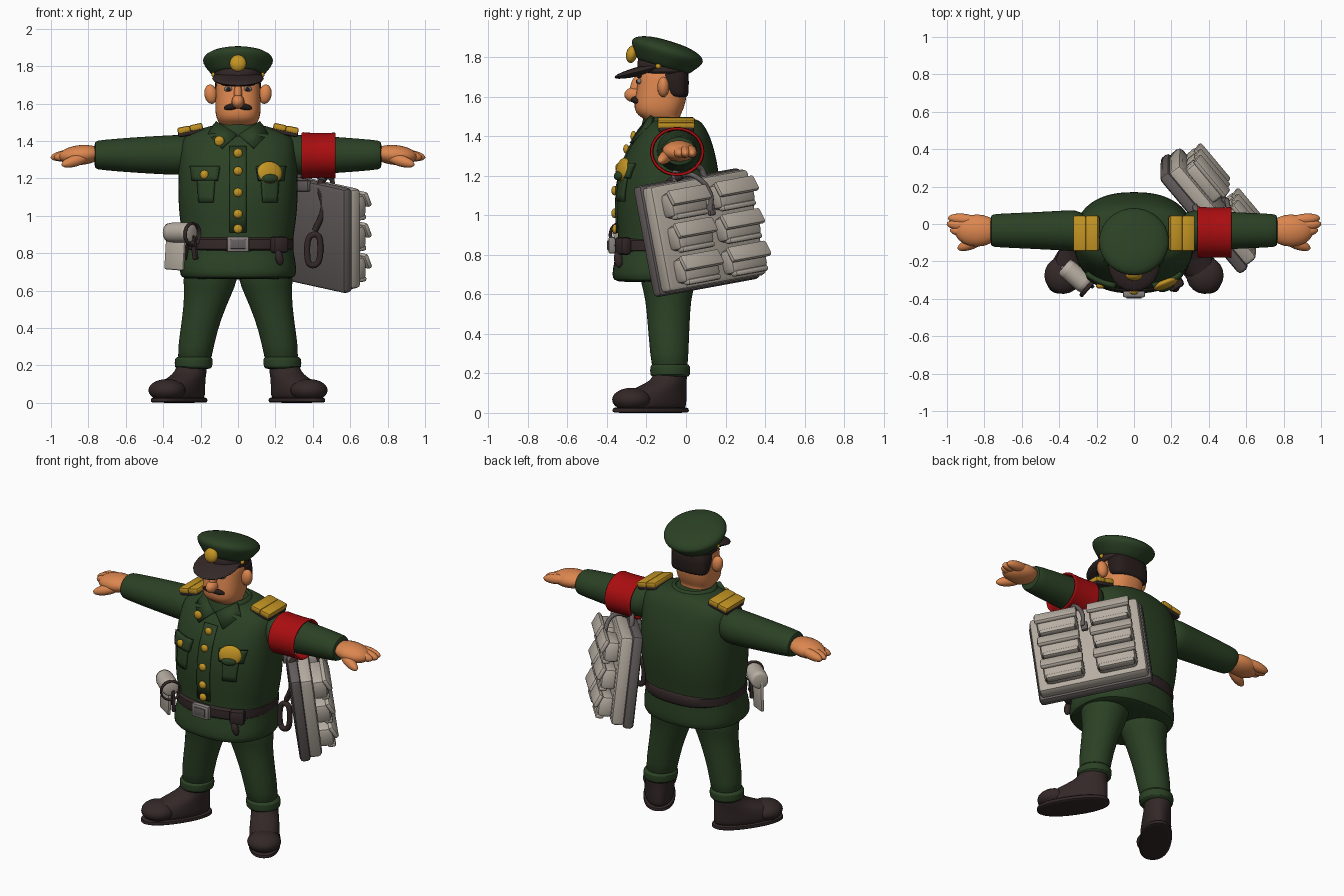
import bpy, bmesh
from math import sin, cos, pi, radians
from mathutils import Matrix, Vector, Euler

cube = bpy.data.objects.get("Cube")
if cube:
    bpy.data.objects.remove(cube)


def material(name, *rgb):
    m = bpy.data.materials.new(name)
    m.use_nodes = True
    m.diffuse_color = (*rgb, 1)
    m.node_tree.nodes["Principled BSDF"].inputs["Base Color"].default_value = (*rgb, 1)
    return m


GREEN = material("uniform green", .024, .053, .018)
SKIN = material("skin", .72, .24, .078)
DARK = material("dark brown leather", .034, .021, .021)
HAIR = material("hair black", .02, .012, .011)
GOLD = material("gold", .55, .3, .017)
RED = material("armband red", .4, .004, .005)
CANVAS = material("pale canvas", .47, .42, .36)
GREY = material("case grey", .13, .11, .11)
STEEL = material("buckle steel", .24, .22, .21)


def finish(name, bm, mat, M=None, mirror=False, sub=0, thick=0, angle=50):
    """Bake the placement into the mesh and add modifiers."""
    if M is not None:
        bm.transform(M)
    bmesh.ops.recalc_face_normals(bm, faces=bm.faces)
    me = bpy.data.meshes.new(name)
    bm.to_mesh(me)
    bm.free()
    me.materials.append(mat)
    me.shade_smooth()
    me.set_sharp_from_angle(angle=radians(angle))
    ob = bpy.data.objects.new(name, me)
    bpy.context.collection.objects.link(ob)
    if thick:
        s = ob.modifiers.new("Thickness", "SOLIDIFY")
        s.thickness, s.offset = thick, 0
    if sub:
        ob.modifiers.new("Smooth", "SUBSURF").levels = sub
        ob.modifiers["Smooth"].render_levels = sub
    if mirror:
        ob.modifiers.new("Mirror", "MIRROR")
    return ob


def place(loc, rot=(0, 0, 0)):
    return Matrix.Translation(loc) @ Euler([radians(a) for a in rot]).to_matrix().to_4x4()


def loft(name, rings, mat, axis="Z", n=2.0, seg=28, caps=True, sub=1, **kw):
    """Rings are (position along axis, centre u, centre v, radius u, radius v)."""
    bm = bmesh.new()
    loops = []
    for t, cu, cv, ru, rv in rings:
        loop = []
        for i in range(seg):
            c, s = cos(2 * pi * i / seg), sin(2 * pi * i / seg)
            u = cu + ru * (1 if c > 0 else -1) * abs(c) ** (2 / n)
            v = cv + rv * (1 if s > 0 else -1) * abs(s) ** (2 / n)
            loop.append(bm.verts.new((u, v, t) if axis == "Z" else (t, u, v)))
        loops.append(loop)
    for a, b in zip(loops, loops[1:]):
        for i in range(seg):
            j = (i + 1) % seg
            bm.faces.new((a[i], a[j], b[j], b[i]))
    if caps:
        bm.faces.new(loops[0])
        bm.faces.new(loops[-1])
    return finish(name, bm, mat, sub=sub, **kw)


def box(name, size, mat, M, bevel=.01, **kw):
    bm = bmesh.new()
    bmesh.ops.create_cube(bm, size=1, matrix=Matrix.Diagonal((*size, 1)))
    bmesh.ops.bevel(bm, geom=bm.edges[:], offset=bevel, segments=2, affect="EDGES", profile=.5)
    return finish(name, bm, mat, M, angle=35, **kw)


def blob(name, radii, mat, M, **kw):
    bm = bmesh.new()
    bmesh.ops.create_uvsphere(bm, u_segments=20, v_segments=12, radius=1,
                              matrix=Matrix.Diagonal((*radii, 1)))
    return finish(name, bm, mat, M, **kw)


def finger(name, a, b, r, mat, **kw):
    a, b = Vector(a), Vector(b)
    q = (b - a).to_track_quat("Z", "Y").to_matrix().to_4x4()
    blob(name, (r, r, (b - a).length / 2 + r), mat, Matrix.Translation((a + b) / 2) @ q, **kw)


def tube(name, pts, r, mat, closed=False):
    cu = bpy.data.curves.new(name, "CURVE")
    cu.dimensions, cu.bevel_depth, cu.bevel_resolution = "3D", r, 3
    cu.use_fill_caps = True
    sp = cu.splines.new("BEZIER")
    sp.bezier_points.add(len(pts) - 1)
    for p, co in zip(sp.bezier_points, pts):
        p.co, p.handle_left_type, p.handle_right_type = co, "AUTO", "AUTO"
    sp.use_cyclic_u = closed
    cu.materials.append(mat)
    bpy.context.collection.objects.link(bpy.data.objects.new(name, cu))


def front_back(rows):
    return [(z, 0, (f + b) / 2, w, (b - f) / 2) for z, w, f, b in rows]


# Jacket body, rows of height, half width, front and back
JACKET = front_back([(.66, .27, -.32, .11), (.67, .305, -.37, .145), (.70, .314, -.375, .15),
                     (.77, .307, -.365, .15), (.85, .288, -.34, .14), (.95, .31, -.35, .16),
                     (1.1, .322, -.355, .175), (1.22, .32, -.34, .168), (1.33, .315, -.295, .145),
                     (1.41, .305, -.245, .118), (1.45, .25, -.215, .095), (1.48, .15, -.19, .07),
                     (1.49, .1, -.17, .04)])
loft("jacket", JACKET, GREEN, n=2.4, seg=36)


def chest(x, z):
    """Front surface of the jacket."""
    for a, b in zip(JACKET, JACKET[1:]):
        if a[0] <= z <= b[0]:
            k = (z - a[0]) / (b[0] - a[0])
            _, _, c, w, h = [p + (q - p) * k for p, q in zip(a, b)]
            return c - h * max(0, 1 - abs(x / w) ** 2.4) ** (1 / 2.4)


def patch(name, x, z, w, h, mat, taper=1.0, off=.004, thick=.016, **kw):
    """Cloth piece that follows the chest; taper narrows the bottom."""
    bm = bmesh.new()
    bmesh.ops.create_grid(bm, x_segments=6, y_segments=4, size=.5)
    for v in bm.verts:
        k = taper + (1 - taper) * (v.co.y + .5)
        px, pz = x + v.co.x * w * k, z + v.co.y * h
        v.co = (px, chest(px, pz) - off, pz)
    finish(name, bm, mat, thick=thick, **kw)


patch("front_placket", .0, 1.14, .09, .46, GREEN, off=.002, thick=.01)
patch("pocket_flaps", .175, 1.225, .155, .075, GREEN, taper=.85, off=.008, thick=.024, mirror=True)
patch("pocket_bags", .17, 1.135, .095, .13, GREEN, taper=.8, mirror=True)
for z in (1.335, 1.24, 1.125, 1.01, .93):
    blob("jacket_button", (.024, .016, .024), GOLD, place((0, chest(0, z) - .01, z)))
for x, z, r in ((-.1, 1.4, .027), (-.18, 1.22, .024)):
    blob("gold_pin", (r, .015, r), GOLD, place((x, chest(x, z) - .02, z)))
blob("chest_badge", (.07, .022, .06), GOLD, place((.17, chest(.17, 1.235) - .012, 1.232), (-12, 0, 22)))
blob("badge_centre", (.045, .018, .024), GREEN, place((.173, chest(.175, 1.205) - .026, 1.2), (-12, 0, 22)))

# Collar and epaulettes
loft("collar_band", [(1.41, 0, -.08, .16, .15), (1.46, 0, -.085, .135, .125),
                     (1.5, 0, -.09, .115, .115)], GREEN, caps=False, thick=.025)
bm = bmesh.new()
bm.faces.new([bm.verts.new(p) for p in ((.005, -.232, 1.43), (.115, -.17, 1.5),
                                        (.16, -.19, 1.43), (.085, -.275, 1.36))])
finish("collar_flaps", bm, GREEN, thick=.025, mirror=True)
pad = place((.252, -.05, 1.447), (0, 12, 0))
box("epaulette_bases", (.14, .18, .03), DARK, pad, mirror=True)
for k in (-1, 1):
    box("epaulette_braids", (.07, .19, .034), GOLD, pad @ place((k * .0335, 0, .02)), bevel=.01, mirror=True)

# Arms and hands
loft("sleeves", [(.24, -.05, 1.33, .1, .1), (.32, -.035, 1.325, .112, .108), (.36, -.035, 1.325, .108, .106),
                 (.55, -.035, 1.325, .098, .096), (.74, -.035, 1.325, .09, .08),
                 (.765, -.035, 1.325, .085, .074), (.767, -.035, 1.325, .06, .05)], GREEN, axis="X", mirror=True)
blob("palms", (.12, .086, .053), SKIN, place((.84, -.035, 1.325), (0, 5, 0)), mirror=True)
for y0, y1, tip in ((.02, .03, .965), (-.01, -.002, .972), (-.045, -.035, .955)):
    finger("fingers", (.86, y0, 1.33), (tip, y1, 1.315), .03, SKIN, mirror=True)
finger("thumbs", (.82, -.085, 1.31), (.915, -.122, 1.28), .031, SKIN, mirror=True)
loft("armband", [(x, -.045, 1.322, r + .013, r) for x, r in
                 ((.34, .122), (.35, .117), (.43, .114), (.51, .115), (.522, .12))],
     RED, axis="X", caps=False, thick=.014)

# Legs, cuffs and boots
loft("trouser_legs", [(.19, .235, -.08, .09, .09), (.3, .227, -.085, .095, .097), (.45, .195, -.088, .104, .107),
                      (.58, .16, -.09, .126, .115), (.66, .148, -.09, .148, .14), (.74, .14, -.09, .14, .15)],
     GREEN, mirror=True)
loft("trouser_cuffs", [(.18, .238, -.08, .085, .085), (.185, .238, -.08, .102, .102), (.24, .236, -.08, .104, .104),
                       (.25, .235, -.08, .085, .088)], GREEN, mirror=True)
foot = place((.245, -.075, 0), (0, 0, 34))
loft("boots", [(.01, 0, -.12, .08, .2), (.04, 0, -.122, .09, .208), (.08, 0, -.115, .09, .2),
               (.115, 0, -.08, .086, .165), (.15, 0, -.03, .082, .11), (.18, 0, -.005, .08, .088),
               (.24, 0, 0, .08, .082)], DARK, M=foot, mirror=True)
blob("boot_toes", (.1, .1, .06), DARK, foot @ place((0, -.24, .067)), mirror=True)
loft("boot_soles", [(0, 0, -.125, .088, .21), (.002, 0, -.125, .095, .222), (.026, 0, -.125, .095, .222),
                    (.03, 0, -.125, .085, .2)], DARK, n=2.3, M=foot, mirror=True)

# Head and face
loft("head", front_back([(1.42, .085, -.17, -.01), (1.49, .095, -.21, -.03), (1.505, .108, -.245, -.03),
                         (1.54, .122, -.265, -.01), (1.6, .122, -.258, .005), (1.68, .118, -.242, .008),
                         (1.78, .115, -.235, .008)]), SKIN, n=2.5)
loft("hair", front_back([(1.595, .115, -.08, .006), (1.61, .123, -.105, .013), (1.67, .126, -.135, .015),
                         (1.76, .126, -.16, .015)]), HAIR, n=2.8)
blob("ears", (.035, .03, .052), SKIN, place((.145, -.115, 1.65), (0, 8, 0)), mirror=True)
blob("nose", (.034, .05, .038), SKIN, place((0, -.262, 1.61)))
blob("nose_bridge", (.022, .032, .065), SKIN, place((0, -.25, 1.65), (-14, 0, 0)))
finger("moustache", (0, -.268, 1.59), (.06, -.25, 1.578), .017, HAIR, mirror=True)
blob("eyes", (.024, .014, .014), STEEL, place((.052, -.235, 1.678)), mirror=True)
blob("pupils", (.011, .008, .011), HAIR, place((.05, -.246, 1.677)), mirror=True)
finger("eyebrows", (.03, -.244, 1.705), (.08, -.232, 1.705), .011, HAIR, mirror=True)

# Peaked cap
tilt = place((0, -.1, 1.81), (-17, 0, 0))
loft("cap_crown", [(z, 0, 0, r, r) for z, r in ((-.07, .125), (-.055, .14), (-.015, .172), (.012, .19),
                                                (.032, .188), (.053, .165), (.07, .1), (.074, .04))],
     GREEN, M=tilt)
loft("cap_band", [(1.715, 0, -.11, .125, .128), (1.72, 0, -.11, .132, .134), (1.79, 0, -.11, .134, .138),
                  (1.8, 0, -.11, .12, .13)], DARK)
blob("cap_visor", (.138, .155, .024), DARK, place((0, -.212, 1.735), (14, 0, 0)))
blob("cap_badge", (.045, .028, .045), GOLD, place((0, -.275, 1.815), (-12, 0, 0)))
blob("cap_side_buttons", (.014, .014, .014), GOLD, place((.128, -.14, 1.755)), mirror=True)

# Belt and the items hung from it
loft("belt", front_back([(z, w, -.065 - w, .155) for z, w in
                         ((.808, .285), (.81, .3), (.885, .3), (.888, .285))]), DARK, n=2.4, seg=36)
box("belt_buckle", (.12, .035, .085), STEEL, place((0, -.375, .848)))
box("buckle_plate", (.08, .01, .05), GREY, place((0, -.394, .848)), bevel=.004)
box("belt_pouch", (.09, .06, .09), DARK, place((.22, -.32, .845), (0, 0, 28)), bevel=.018)
finger("pouch_strap", (.215, -.345, .8), (.225, -.34, .755), .022, DARK)
roll = place((-.31, -.28, .91), (90, 0, 49))
loft("cloth_roll", [(-.085, 0, 0, .048, .048), (-.08, 0, 0, .055, .055), (.08, 0, 0, .055, .055),
                    (.085, 0, 0, .045, .045)], CANVAS, M=roll)
loft("roll_end_ring", [(-.1, 0, 0, .06, .06), (-.075, 0, 0, .06, .06)], DARK, caps=False, thick=.014,
     M=place((-.31, -.28, .9), (90, 0, 229)))
box("hanging_cloth", (.12, .022, .2), CANVAS, place((-.335, -.26, .81), (0, 4, -30)))
for k in (0, 1):
    box("hanging_strap", (.03, .02, .13), DARK,
        place((-.28 + .045 * k, -.265 - .06 * k, .83), (0, 10 - 20 * k, -40)), bevel=.006)

# Shoulder case with six pouches on its outer face
case = place((.39, .068, .915), (-7, -8, 130))
box("case_shell", (.68, .065, .57), GREY, case @ place((0, .02, 0)), bevel=.022)
box("case_canvas_front", (.655, .085, .545), CANVAS, case @ place((0, -.04, 0)), bevel=.025)
for col in (-1, 1):
    for row in (-1, 0, 1):
        at = case @ place((col * .158, -.115, row * .168 - .01))
        box("case_pouch", (.24, .1, .13), CANVAS, at, bevel=.03)
        box("pouch_flap", (.255, .03, .085), CANVAS, at @ place((0, -.05, .035), (-24, 0, 0)), bevel=.012)
        box("pouch_base_roll", (.215, .05, .03), CANVAS, at @ place((0, -.03, -.062)), bevel=.012)
tube("case_handle", [case @ Vector(p) for p in ((-.1, 0, .27), (-.08, 0, .32), (.08, 0, .32), (.1, 0, .27))], .016, GREY)
tube("outer_strap", [case @ Vector(p) for p in ((-.07, 0, .3), (-.05, -.1, .285), (.0, -.14, .18),
                                                (-.01, -.13, .1))], .013, GREY)
box("strap_clasp", (.04, .025, .06), GREY, case @ place((0, -.125, .1)), bevel=.008)
tube("shoulder_strap", [(.46, -.02, 1.2), (.44, -.09, 1.16), (.455, -.1, 1.03), (.41, -.09, .92)], .017, DARK)
tube("strap_hook", [(.41, -.1, .9), (.44, -.1, .83), (.4, -.1, .735), (.37, -.1, .8)], .017, DARK, closed=True)
box("inner_bracket", (.1, .03, .06), GREY, place((.35, -.02, 1.16), (0, 0, -50)))
